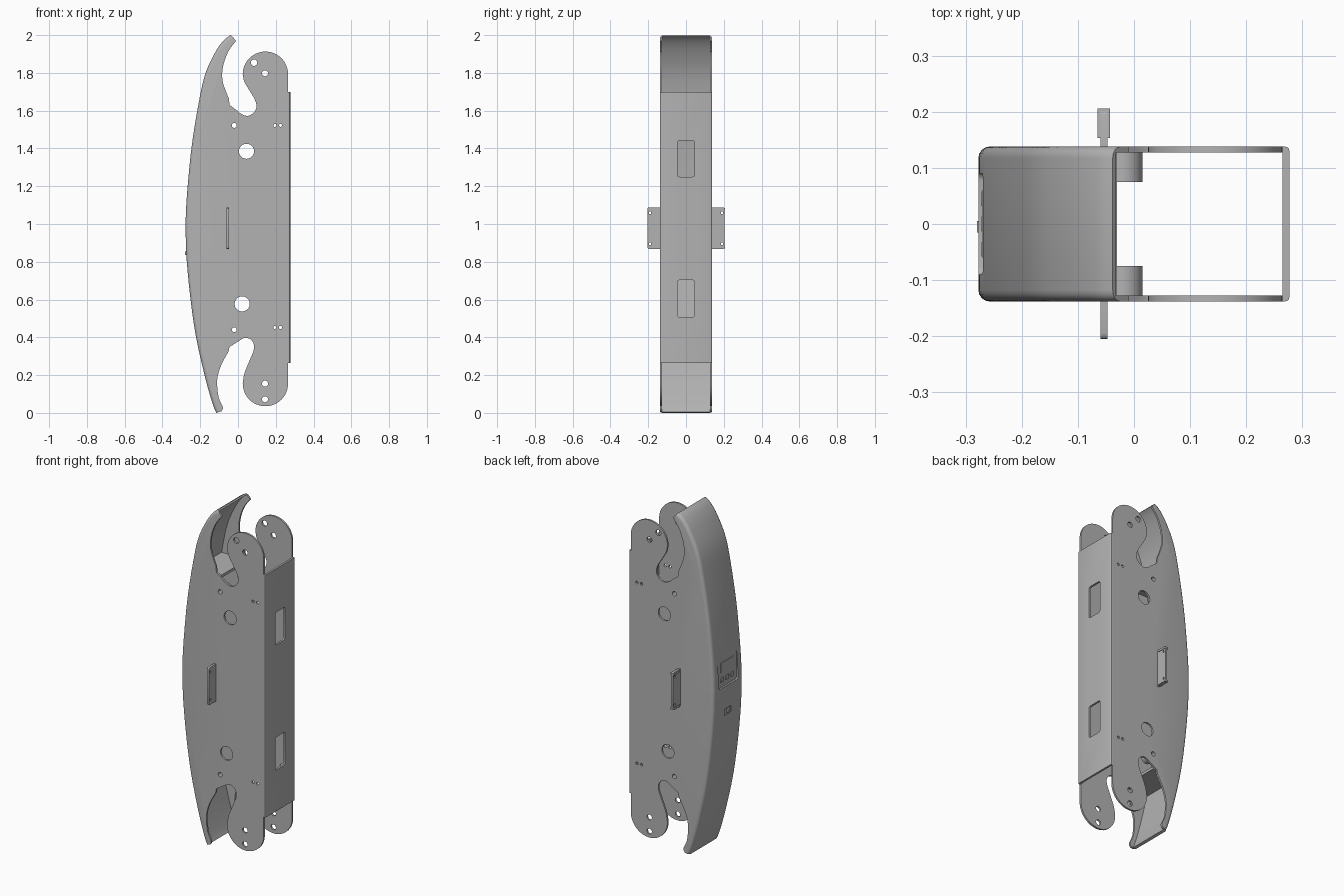
import bpy, bmesh, math
from mathutils import Vector

cube = bpy.data.objects.get("Cube")
if cube:
    bpy.data.objects.remove(cube)

grey = bpy.data.materials.new("plain grey")
grey.use_nodes = True
colour = (0.45, 0.45, 0.45, 1)
grey.diffuse_color = colour
grey.node_tree.nodes["Principled BSDF"].inputs["Base Color"].default_value = colour

HALF = 0.138      # half width of the housing
WALL = 0.011      # side plate thickness
INNER = HALF - WALL


def smooth(points, steps=4):
    """Pass a smooth curve through a few points."""
    p = [Vector(q) for q in points]
    p = [p[0]] + p + [p[-1]]
    out = []
    for a, b, c, d in zip(p, p[1:], p[2:], p[3:]):
        for i in range(steps):
            t = i / steps
            out.append(0.5 * (2 * b + (c - a) * t + (2 * a - 5 * b + 4 * c - d) * t * t
                              + (3 * b - a - 3 * c + d) * t ** 3))
    return out + [p[-1]]


def arc(cx, cz, r, start, end, steps=20):
    angles = [math.radians(start + (end - start) * i / steps) for i in range(steps + 1)]
    return [Vector((cx + r * math.cos(a), cz + r * math.sin(a))) for a in angles]


def finish(bm, name):
    bmesh.ops.recalc_face_normals(bm, faces=bm.faces)
    mesh = bpy.data.meshes.new(name)
    bm.to_mesh(mesh)
    bm.free()
    mesh.materials.append(grey)
    obj = bpy.data.objects.new(name, mesh)
    bpy.context.collection.objects.link(obj)
    return obj


def add_prism(bm, outline, y0, y1):
    """Extrude an x-z outline along y."""
    rings = [[bm.verts.new((p[0], y, p[1])) for p in outline] for y in (y0, y1)]
    n = len(outline)
    for ring in rings:
        bm.faces.new(ring)
    for i in range(n):
        j = (i + 1) % n
        bm.faces.new((rings[0][i], rings[0][j], rings[1][j], rings[1][i]))
    return rings


def add_box(bm, x0, x1, y0, y1, z0, z1):
    add_prism(bm, [(x0, z0), (x1, z0), (x1, z1), (x0, z1)], y0, y1)


def box(name, *limits):
    bm = bmesh.new()
    add_box(bm, *limits)
    return finish(bm, name)


def bevel_along(obj, axis, width, test=lambda c: True):
    """Round the edges that run along one axis."""
    bm = bmesh.new()
    bm.from_mesh(obj.data)
    edges = []
    for e in bm.edges:
        d = (e.verts[1].co - e.verts[0].co).normalized()
        if abs(d[axis]) > 0.99 and test((e.verts[0].co + e.verts[1].co) / 2):
            edges.append(e)
    bmesh.ops.bevel(bm, geom=edges, offset=width, segments=3, profile=0.5, affect='EDGES')
    bm.to_mesh(obj.data)
    bm.free()


def cut(obj, cutter):
    mod = obj.modifiers.new("cut", 'BOOLEAN')
    mod.operation = 'DIFFERENCE'
    mod.solver = 'EXACT'
    mod.object = cutter
    cutter.hide_render = True
    bpy.context.view_layer.objects.active = obj
    bpy.ops.object.modifier_apply(modifier=mod.name)


# Housing outline, going up the bowed back and down the hooked side
outer = smooth([(-0.115, 0), (-0.135, 0.05), (-0.172, 0.18), (-0.22, 0.39), (-0.25, 0.59),
                (-0.271, 0.8), (-0.277, 0.95), (-0.275, 1.08), (-0.263, 1.24), (-0.244, 1.42),
                (-0.212, 1.62), (-0.175, 1.79), (-0.12, 1.91), (-0.073, 1.975), (-0.038, 2.0)])
top_hook = smooth([(-0.01, 1.97), (-0.053, 1.91), (-0.08, 1.83), (-0.082, 1.76),
                   (-0.063, 1.7), (-0.048, 1.665)])
top_throat = smooth([(-0.045, 1.63), (-0.013, 1.607), (0.022, 1.58), (0.055, 1.573),
                     (0.087, 1.594), (0.098, 1.625), (0.088, 1.66), (0.06, 1.708),
                     (0.034, 1.752), (0.025, 1.793)])
top_lobe = arc(0.145, 1.793, 0.12, 174, 0)
low_lobe = arc(0.145, 0.155, 0.12, 0, -174)
low_throat = smooth([(0.025, 0.155), (0.034, 0.21), (0.06, 0.275), (0.082, 0.33), (0.083, 0.365),
                     (0.065, 0.39), (0.034, 0.397), (0, 0.377), (-0.045, 0.35)])
low_hook = smooth([(-0.05, 0.325), (-0.09, 0.25), (-0.11, 0.175), (-0.103, 0.085),
                   (-0.08, 0.03), (-0.088, 0.008)])

bm = bmesh.new()
rings = add_prism(bm, outer + top_hook + top_throat + top_lobe + low_lobe + low_throat + low_hook,
                  -HALF, HALF)
back_edges = [bm.edges.get((r[i], r[i + 1])) for r in rings for i in range(len(outer) - 1)]
bmesh.ops.recalc_face_normals(bm, faces=bm.faces)
bmesh.ops.bevel(bm, geom=back_edges, offset=0.02, segments=4, profile=0.5, affect='EDGES')
housing = finish(bm, "housing")

# Hollow interior, open towards the web side and the throats
bm = bmesh.new()
add_prism(bm, [p + Vector((0.018, 0)) for p in outer] + [(0.4, 2.1), (0.4, -0.1)], -INNER, INNER)
cavity = finish(bm, "cavity_cutter")

# Round holes through both side plates
holes = [(0.085, 1.854, 0.017), (0.143, 1.798, 0.016), (0.143, 0.155, 0.016), (0.143, 0.072, 0.016),
         (0.045, 1.385, 0.04), (0.022, 0.577, 0.04), (-0.02, 1.522, 0.013), (-0.02, 0.44, 0.013)]
holes += [(x, z, 0.008) for x in (0.195, 0.225) for z in (1.522, 0.452)]
bm = bmesh.new()
for x, z, r in holes:
    add_prism(bm, arc(x, z, r, 0, 345, 23), -0.3, 0.3)
hole_cutter = finish(bm, "hole_cutter")

# Control panel and socket recesses on the bowed back
recess = box("panel_recess_cutter", -0.3, -0.267, -0.09, 0.09, 1.0, 1.165)
bevel_along(recess, 0, 0.012)
socket = box("socket_recess_cutter", -0.3, -0.268, -0.03, 0.03, 0.825, 0.865)
bevel_along(socket, 0, 0.008)
for cutter in (cavity, hole_cutter, recess, socket):
    cut(housing, cutter)

# Small controls inside the recesses
box("display", -0.271, -0.266, -0.06, 0.06, 1.09, 1.145)
for i in range(3):
    y = (i - 1) * 0.045
    button = box("button", -0.272, -0.266, y - 0.013, y + 0.013, 1.03, 1.056)
    bevel_along(button, 0, 0.006)
box("socket_plug", -0.28, -0.266, -0.015, 0.005, 0.835, 0.855)

# Flat web with two windows
web = box("web", 0.265, 0.277, -HALF, HALF, 0.265, 1.7)
bevel_along(web, 2, 0.008, lambda c: c.x > 0.27)
for z0, z1 in ((0.508, 0.703), (1.25, 1.442)):
    window = box("window_cutter", 0.2, 0.35, -0.045, 0.045, z0, z1)
    bevel_along(window, 0, 0.01)
    cut(web, window)
    bpy.data.objects.remove(window)

# Bulkheads behind the throats and drilled bosses on the side plates
for z_shelf, z_boss in ((1.6, 1.522), (0.365, 0.44)):
    box("bulkhead", -0.2, -0.03, -INNER, INNER, z_shelf - 0.008, z_shelf + 0.008)
    for side in (-1, 1):
        bm = bmesh.new()
        add_prism(bm, arc(-0.02, z_boss, 0.035, 0, 345, 23), side * 0.075, side * INNER)
        cut(finish(bm, "boss"), hole_cutter)

# Side tabs with screw holes
bm = bmesh.new()
for z in (0.895, 1.06):
    for y in (-0.19, 0.19):
        add_box(bm, -0.1, 0, y - 0.006, y + 0.006, z - 0.006, z + 0.006)
screw_cutter = finish(bm, "screw_cutter")
for side in (-1, 1):
    ends = sorted((side * (HALF - 0.005), side * 0.205))
    tab = box("side_tab", -0.06, -0.047, *ends, 0.868, 1.088)
    bevel_along(tab, 0, 0.01, lambda c: abs(c.y) > 0.2)
    cut(tab, screw_cutter)

# Thick rim on the back tab
for z in (0.87, 1.074):
    box("tab_rim", -0.065, -0.043, 0.153, 0.206, z, z + 0.012)

for cutter in (cavity, hole_cutter, recess, socket, screw_cutter):
    bpy.data.objects.remove(cutter)

bpy.ops.object.select_all(action='DESELECT')
for obj in bpy.context.collection.objects:
    if obj.type == 'MESH':
        obj.select_set(True)
        bpy.context.view_layer.objects.active = obj
bpy.ops.object.shade_smooth_by_angle(angle=math.radians(30))
